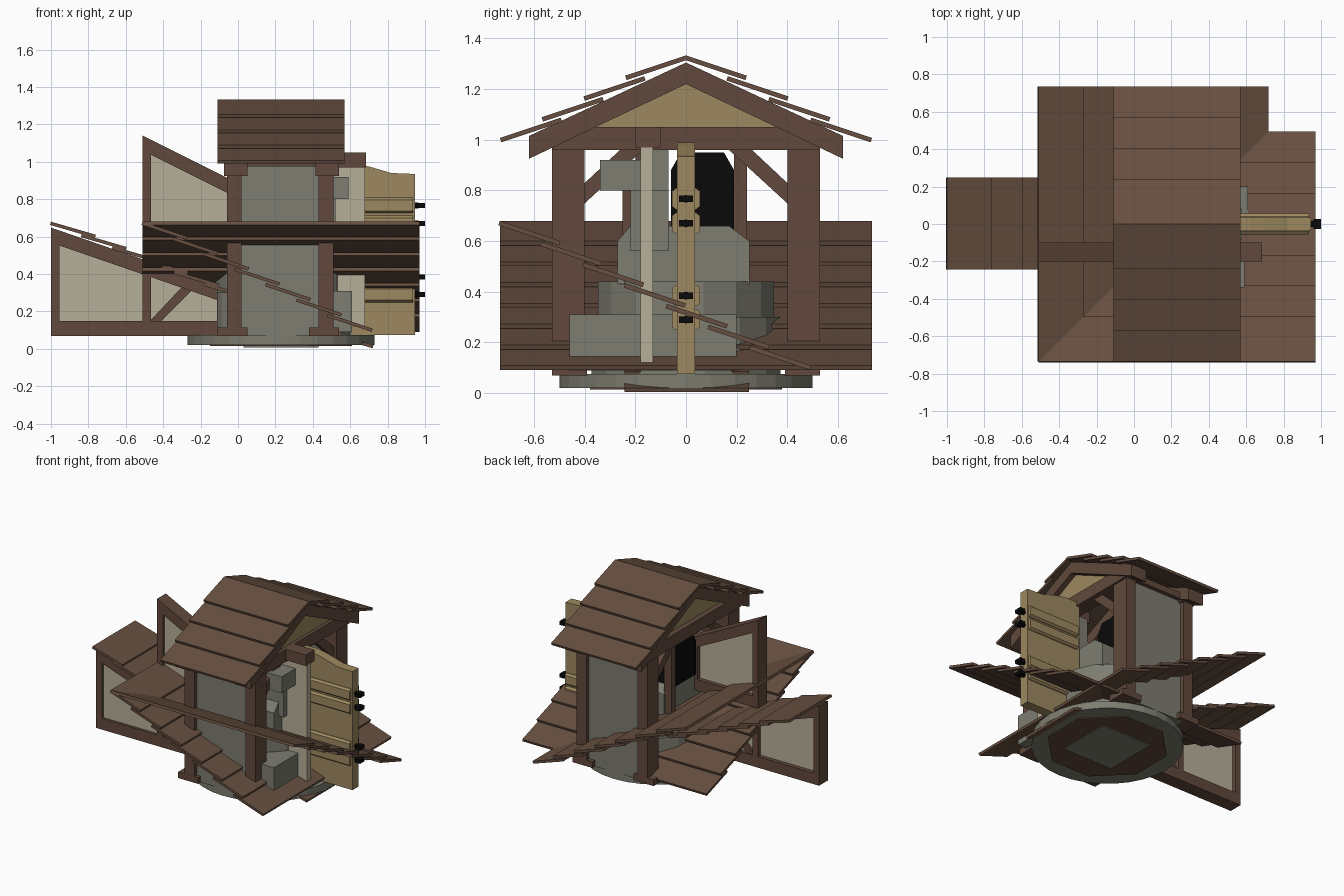
import bpy, bmesh, math
from mathutils import Vector

if "Cube" in bpy.data.objects:
    bpy.data.objects.remove(bpy.data.objects["Cube"])


def mat(name, c):
    m = bpy.data.materials.new(name)
    m.diffuse_color = (*c, 1)
    m.use_nodes = True
    m.node_tree.nodes["Principled BSDF"].inputs["Base Color"].default_value = m.diffuse_color
    return m


ROOF = mat("roof_brown", (0.135, 0.078, 0.052))
WOOD = mat("frame_brown", (0.120, 0.066, 0.045))
STONE = mat("stone_grey", (0.205, 0.205, 0.165))
PLASTER = mat("plaster_beige", (0.47, 0.425, 0.315))
PALE = mat("pale_wood", (0.34, 0.25, 0.115))
BLACK = mat("iron_black", (0.003, 0.003, 0.003))


def prism(name, pts, axis, a, b, m):
    """Extrude a profile along x (pts = y,z), y (pts = x,z) or z (pts = x,y)."""
    put = {'x': lambda p, t: (t, p[0], p[1]),
           'y': lambda p, t: (p[0], t, p[1]),
           'z': lambda p, t: (p[0], p[1], t)}[axis]
    bm = bmesh.new()
    lo = [bm.verts.new(put(p, a)) for p in pts]
    hi = [bm.verts.new(put(p, b)) for p in pts]
    n = len(pts)
    bm.faces.new(lo)
    bm.faces.new(hi)
    for i in range(n):
        bm.faces.new((lo[i], lo[(i + 1) % n], hi[(i + 1) % n], hi[i]))
    bmesh.ops.recalc_face_normals(bm, faces=bm.faces)
    me = bpy.data.meshes.new(name)
    bm.to_mesh(me)
    bm.free()
    me.materials.append(m)
    ob = bpy.data.objects.new(name, me)
    bpy.context.collection.objects.link(ob)
    return ob


def box(name, x, y, z, m):
    return prism(name, [(x[0], y[0]), (x[1], y[0]), (x[1], y[1]), (x[0], y[1])], 'z', z[0], z[1], m)


def ring(cx, cy, r, n, off=0.0):
    return [(cx + r * math.cos(2 * math.pi * i / n + off),
             cy + r * math.sin(2 * math.pi * i / n + off)) for i in range(n)]


def planks(name, count, u0, z0, dz, drop, axis, a, b, sign=1):
    """Overlapping roof boards stepping down along one direction."""
    for i in range(count):
        u, z = u0 + 0.165 * i, z0 - dz * i
        d = Vector((0.24, -drop)).normalized() * 0.018
        p = [(u, z), (u + 0.24, z - drop), (u + 0.24 + d.y, z - drop - d.x), (u + d.y, z - d.x)]
        prism(f"{name}_{i + 1}", [(sign * q[0], q[1]) for q in p], axis, a, b, m=ROOF)


# main gable roof
for s in (-1, 1):
    planks("main_roof_board", 4, 0, 1.333, 0.082, 0.08, 'x', -0.11, 0.57, s)
# lean-to roofs: sloping to the right, sloping to the back, narrow one on the left
planks("side_roof_board", 7, -0.51, 0.68, 0.082, 0.08, 'y', -0.735, 0.735)
planks("back_roof_board", 7, -0.735, 0.68, 0.082, 0.08, 'x', -0.51, 0.97)
planks("narrow_roof_board", 10, -1.0, 0.68, 0.0655, 0.07, 'y', -0.242, 0.248)

# timber frame at both gable ends
for x0, x1, tag in ((-0.06, 0.02, "left"), (0.43, 0.51, "right")):
    xm = (x0 + x1) / 2
    for s in (-1, 1):
        box(f"{tag}_post", (x0, x1), sorted((s * 0.40, s * 0.53)), (0.07, 0.97), WOOD)
        box(f"{tag}_post_foot", (x0 - 0.05, x1 + 0.03), sorted((s * 0.39, s * 0.53)), (0.07, 0.115), WOOD)
        prism(f"{tag}_rafter", [(0, 1.305), (s * 0.62, 1.015), (s * 0.62, 0.925), (0, 1.22)],
              'x', x0 - 0.015, x1 + 0.03, WOOD)
        prism(f"{tag}_brace", [(s * 0.41, 0.82), (s * 0.41, 0.74), (s * 0.17, 0.96), (s * 0.25, 0.97)],
              'x', xm - 0.02, xm + 0.02, WOOD)
    box(f"{tag}_tie_beam", (x0 - 0.01, x1 + 0.015), (-0.53, 0.53), (0.96, 1.05), WOOD)
    prism(f"{tag}_gable_panel", [(-0.37, 1.045), (0.37, 1.045), (0, 1.225)], 'x', xm - 0.01, xm + 0.03, PALE)

# front and back stone walls with plates on top
for s in (-1, 1):
    box("stone_wall", (0.0, 0.45), sorted((s * 0.45, s * 0.50)), (0.07, 0.975), STONE)
    box("wall_plate", (-0.06, 0.51), sorted((s * 0.42, s * 0.53)), (0.975, 1.02), WOOD)

# left doorway
for y in ((-0.25, -0.215), (0.19, 0.24)):
    box("doorway_post", (-0.05, 0.01), y, (0.07, 0.96), WOOD)

# round floor
prism("stone_floor_disc", ring(0.23, 0, 0.5, 32), 'z', 0.02, 0.075, STONE)
prism("floor_underside", ring(0.23, 0, 0.41, 8, math.pi / 8), 'z', 0.014, 0.03, WOOD)
box("underside_slab", (0.03, 0.43), (-0.2, 0.2), (0.008, 0.03), STONE)

# round stone hearth, hood and flue
prism("hearth_base", ring(0.23, 0, 0.38, 16, math.pi / 16), 'z', 0.07, 0.30, STONE)
prism("hearth_top", ring(0.23, 0, 0.355, 16, math.pi / 16), 'z', 0.30, 0.44, STONE)
prism("hearth_hood", [(-0.27, 0.43), (0.25, 0.43), (0.25, 0.6), (0.17, 0.66), (-0.22, 0.66), (-0.27, 0.6)],
      'x', 0.0, 0.48, STONE)
box("flue_lower", (0.30, 0.52), (-0.22, -0.07), (0.56, 0.80), STONE)
box("flue_upper", (0.34, 0.59), (-0.34, -0.17), (0.80, 0.92), STONE)
box("flue_top", (0.34, 0.5), (-0.17, -0.07), (0.80, 0.97), STONE)
box("stone_trough", (0.36, 0.61), (-0.46, 0.20), (0.09, 0.31), STONE)

# dark arched opening
prism("dark_arch", [(-0.06, 0.64), (0.19, 0.64), (0.19, 0.88), (0.15, 0.95), (-0.02, 0.95), (-0.06, 0.88)],
      'x', -0.04, 0.26, BLACK)

# plank door with battens and iron studs
prism("door_leaf", [(0.50, 0.075), (0.945, 0.075), (0.945, 0.935), (0.82, 0.94), (0.70, 0.975), (0.62, 0.99),
                    (0.50, 0.99)], 'y', -0.035, 0.035, PALE)
for z in (0.767, 0.67, 0.385, 0.29):
    prism("door_batten", [(-0.055, z - 0.03), (-0.04, z - 0.042), (0.04, z - 0.042), (0.055, z - 0.03),
                          (0.055, z + 0.03), (0.04, z + 0.042), (-0.04, z + 0.042), (-0.055, z + 0.03)],
          'x', 0.52, 0.935, PALE)
    prism("door_stud", [(p[0], p[1]) for p in ring(0, z, 0.016, 8)], 'x', 0.94, 0.965, BLACK)
    box("door_stud_head", (0.96, 1.0), (-0.027, 0.027), (z - 0.013, z + 0.013), BLACK)

# wall line: right section
PY, BY = (-0.18, -0.13), (-0.20, -0.10)
box("right_wall_panel", (0.45, 0.68), PY, (0.12, 0.97), PLASTER)
box("right_wall_beam", (0.30, 0.685), BY, (0.97, 1.05), WOOD)


def sloped_wall(tag, x0, x1, zb, zt, slope):
    """Plastered wall with a sill, end post, inner post, brace and sloping top beam."""
    top = lambda x: zt - slope * (x - x0)
    prism(f"{tag}_panel", [(x0 + 0.02, zb + 0.04), (x1, zb + 0.04), (x1, top(x1) - 0.04),
                           (x0 + 0.02, top(x0 + 0.02) - 0.04)], 'y', *PY, PLASTER)
    prism(f"{tag}_top_beam", [(x0, top(x0)), (x1, top(x1)), (x1, top(x1) - 0.08), (x0, top(x0) - 0.08)],
          'y', *BY, WOOD)
    box(f"{tag}_sill", (x0, x1), BY, (zb, zb + 0.08), WOOD)
    for px in (x0, x0 + 0.49):
        prism(f"{tag}_post", [(px, zb + 0.08), (px + 0.045, zb + 0.08), (px + 0.045, top(px + 0.045) - 0.07),
                              (px, top(px) - 0.07)], 'y', *BY, WOOD)
    bx = x0 + 0.53
    prism(f"{tag}_brace", [(bx, zb + 0.08), (bx + 0.06, zb + 0.08), (bx + 0.23, zb + 0.25), (bx + 0.17, zb + 0.26)],
          'y', -0.19, -0.11, WOOD)


# wall line: low left section and raised section above it
sloped_wall("low_wall", -1.0, -0.11, 0.07, 0.648, 0.345)
sloped_wall("raised_wall", -0.51, 0.16, 0.50, 1.14, 0.50)
